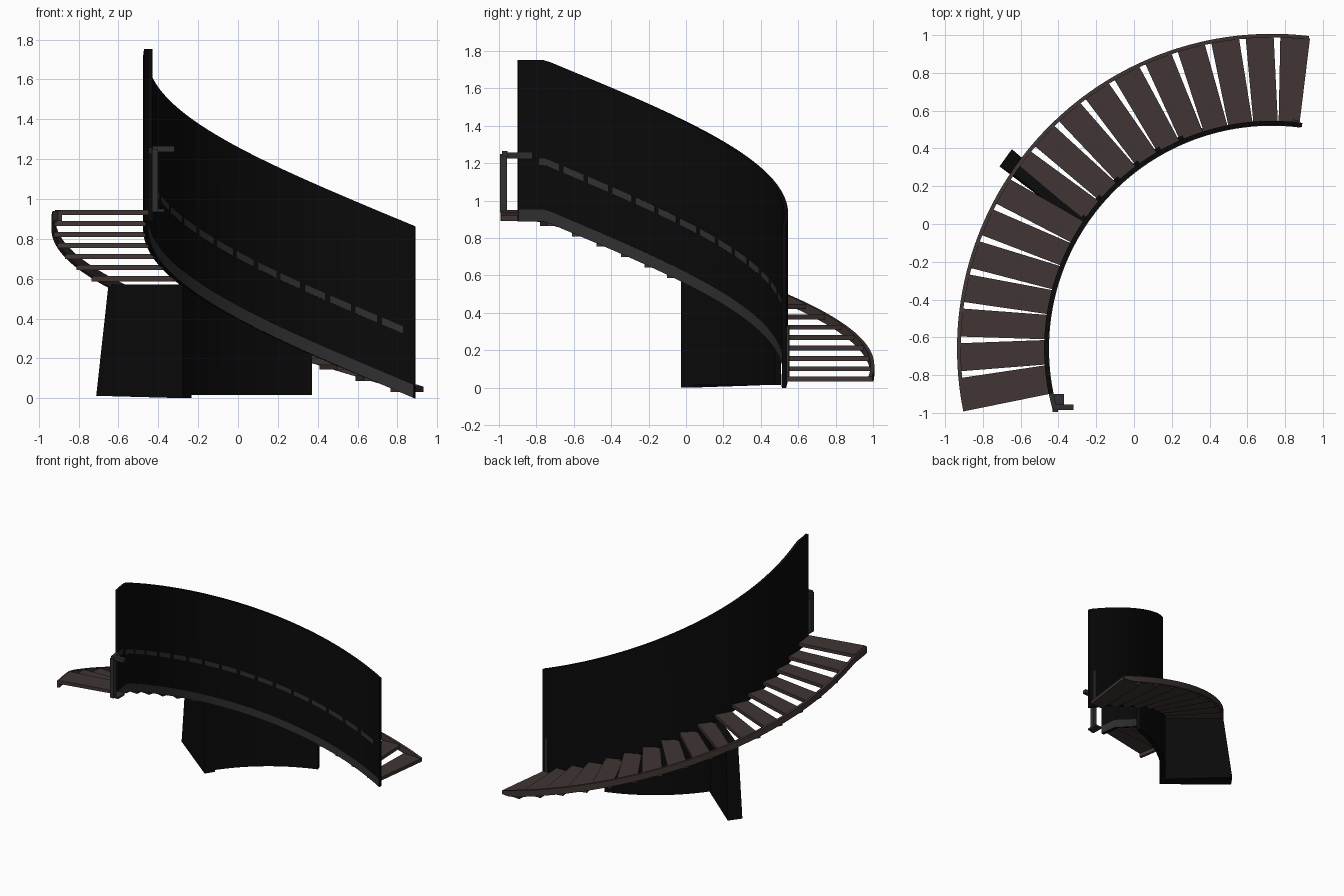
import bpy
from math import sin, cos, radians

if "Cube" in bpy.data.objects:
    bpy.data.objects.remove(bpy.data.objects["Cube"])

CX, CY = 0.73, -0.66            # centre of the curved flight
A0, A1 = 82.6, 191.5            # bottom and top angle
N, PITCH, RISE = 17, 6.38, 0.0555
TOP = 0.945


def material(name, c):
    m = bpy.data.materials.new(name)
    m.diffuse_color = (*c, 1)
    m.use_nodes = True
    m.node_tree.nodes["Principled BSDF"].inputs["Base Color"].default_value = m.diffuse_color
    return m


BLACK = material("black", (0.003, 0.003, 0.003))
GREY = material("dark_grey", (0.03, 0.03, 0.03))
BROWN = material("dark_wood", (0.052, 0.036, 0.034))


def pt(r, a, z):
    return (CX + r * cos(radians(a)), CY + r * sin(radians(a)), z)


def stair(a):
    # height of the flight at an angle, levelling off at the top
    return min(TOP, 0.058 + (a - A0) * RISE / PITCH)


def make(name, verts, faces, mat):
    me = bpy.data.meshes.new(name)
    me.from_pydata(verts, [], faces)
    me.materials.append(mat)
    ob = bpy.data.objects.new(name, me)
    bpy.context.collection.objects.link(ob)
    return ob


def strip(name, r0, r1, lo, hi, a0, a1, n, mat):
    # curved bar with a four-sided section; lo and hi give heights by angle
    verts, faces = [], [(0, 1, 2, 3)]
    for i in range(n + 1):
        a = a0 + (a1 - a0) * i / n
        verts += [pt(r0, a, lo(a)), pt(r1, a, lo(a)), pt(r1, a, hi(a)), pt(r0, a, hi(a))]
        if i:
            b = 4 * i
            for k in range(4):
                j = (k + 1) % 4
                faces.append((b - 4 + k, b + k, b + j, b - 4 + j))
    b = 4 * n
    faces.append((b + 3, b + 2, b + 1, b))
    ob = make(name, verts, faces, mat)
    bpy.context.view_layer.objects.active = ob
    ob.select_set(True)
    if n > 1:
        bpy.ops.object.shade_smooth_by_angle()
    ob.select_set(False)
    return ob


def prism(name, low, high, mat):
    # block between two matching quads
    faces = [(3, 2, 1, 0), (4, 5, 6, 7)]
    faces += [(k, (k + 1) % 4, 4 + (k + 1) % 4, 4 + k) for k in range(4)]
    return make(name, low + high, faces, mat)


def box(name, lo, hi, mat):
    q = [(lo[0], lo[1]), (hi[0], lo[1]), (hi[0], hi[1]), (lo[0], hi[1])]
    return prism(name, [(x, y, lo[2]) for x, y in q], [(x, y, hi[2]) for x, y in q], mat)


# tall curved side wall
strip("side_wall", 1.184, 1.206, lambda a: stair(a) - 0.057,
      lambda a: stair(a) + 0.807, A0 - 0.3, A1, 51, BLACK)

# stringers on both sides of the treads
strip("inner_stringer", 1.180, 1.2, lambda a: stair(a) - 0.055,
      lambda a: stair(a) + 0.008, A0, A1, 51, GREY)
strip("outer_stringer", 1.647, 1.667, lambda a: max(0.032, stair(a) - 0.055),
      lambda a: max(0.058, stair(a) - 0.004), 83.2, A1, 51, BROWN)

# treads, nearly rectangular so the gaps open outward
for i in range(N):
    s = 82.0 + PITCH * i
    z = 0.058 + RISE * i
    ai0, ao0 = (83, 83) if i == 0 else (s + 0.1, s + 1.3)
    ai1, ao1 = (A1, A1) if i == N - 1 else (s + 6.3, s + 6.45)
    plan = [(1.195, ai0), (1.655, ao0), (1.655, ao1), (1.195, ai1)]
    prism(f"tread_{i + 1}", [pt(r, a, z - 0.026) for r, a in plan],
          [pt(r, a, z) for r, a in plan], BROWN)

# handrail pieces showing on the hollow face of the wall
for i in range(N - 1):
    a = 85.2 + PITCH * i
    strip(f"rail_piece_{i + 1}", 1.180, 1.2, lambda t: stair(t) + 0.245,
          lambda t: stair(t) + 0.28, a, a + 5.2, 3, GREY)

# rail end frame at the top and rail post at the bottom
strip("rail_top_end", 1.18, 1.205, lambda a: 1.225, lambda a: 1.258, 188, 195.2, 3, GREY)
box("rail_top_return", (-0.43, -0.985, 1.235), (-0.32, -0.955, 1.265), GREY)
box("top_post", (-0.432, -0.995, 0.935), (-0.402, -0.958, 1.25), GREY)
box("top_post_foot", (-0.432, -0.985, 0.935), (-0.37, -0.90, 0.95), GREY)
strip("bottom_post", 1.19, 1.218, lambda a: 0.05, lambda a: 0.33, 83.6, 84.8, 1, GREY)

# supporting base: curved wall plus a radial fin that flares at the foot
strip("base_wall", 1.19, 1.225, lambda a: 0.015, lambda a: stair(a) - 0.04,
      107.5, 147, 20, BLACK)
prism("base_fin",
      [pt(1.19, 144, 0), pt(1.735, 142.5, 0.012), pt(1.735, 146.2, 0.012), pt(1.19, 147.8, 0)],
      [pt(1.19, 144, 0.55), pt(1.665, 142.8, 0.55), pt(1.665, 146, 0.57), pt(1.19, 147.8, 0.57)],
      BLACK)
